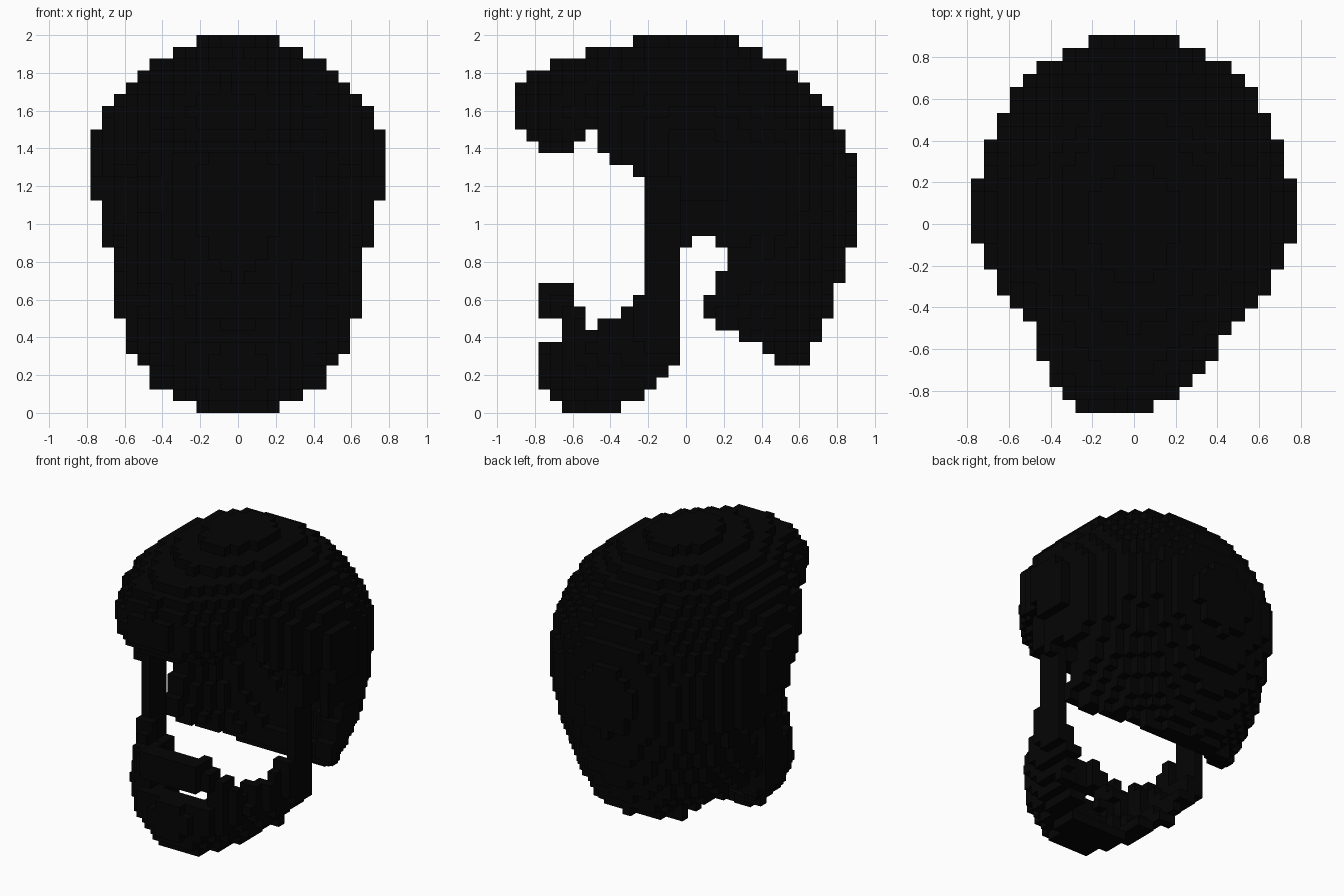
import bpy
import bmesh
from mathutils import Vector

cube = bpy.data.objects.get("Cube")
if cube:
    bpy.data.objects.remove(cube, do_unlink=True)

STEP = 2 / 32

black = bpy.data.materials.new("near_black")
black.use_nodes = True
tone = (0.0015, 0.0015, 0.0015, 1)
black.diffuse_color = tone
black.node_tree.nodes["Principled BSDF"].inputs["Base Color"].default_value = tone


def build_blocks(name, inside):
    """Fill the grid with blocks wherever inside() holds; keep the outer faces."""
    cells = {(i, j, k) for i in range(-12, 13) for j in range(-14, 15) for k in range(32)
             if inside(i * STEP, j * STEP, (k + 0.5) * STEP)}
    bm = bmesh.new()
    corners = {}

    def corner(p):
        key = tuple(round(c * 2) for c in p)
        if key not in corners:
            corners[key] = bm.verts.new(p * STEP)
        return corners[key]

    for cell in cells:
        centre = Vector(cell) + Vector((0, 0, 0.5))
        for axis in range(3):
            for sign in (-1, 1):
                n = Vector((0, 0, 0))
                n[axis] = sign
                if tuple(int(c + d) for c, d in zip(cell, n)) in cells:
                    continue
                u = Vector((0, 0, 0))
                u[(axis + 1) % 3] = 0.5
                v = n.cross(u)
                mid = centre + n / 2
                bm.faces.new([corner(mid + p) for p in (-u - v, u - v, u + v, v - u)])
    mesh = bpy.data.meshes.new(name)
    bm.to_mesh(mesh)
    bm.free()
    mesh.materials.append(black)
    obj = bpy.data.objects.new(name, mesh)
    bpy.context.collection.objects.link(obj)
    return obj


def step_value(t, steps, last):
    """Value of a staircase given as (end of tread, value)."""
    for end, value in steps:
        if t < end:
            return value
    return last


# Hair: skull-shaped shell with a swept quiff, trimmed by a side outline
HALF_WIDTHS = [(0.5, 0.6), (0.88, 0.66), (1.13, 0.72)]


def skull(x, y, z):
    dz = z - 1.13
    dy = y - 0.04
    plan = (x / 0.77) ** 2 + (dy / (0.87 if dy > 0 else 0.64)) ** 2
    if plan > 1 or abs(x) > step_value(z, HALF_WIDTHS, 0.78):
        return False
    if dz < 0:
        return plan + (-dz / 1.27) ** 1.5 < 1
    return (x / 0.82) ** 2 + (dy / (0.87 if dy > 0 else 1.15)) ** 2 + (dz / 0.87) ** 2 < 1


def quiff(x, y, z):
    middle = 0.15 * (y + 0.4)
    return ((x - middle) / 0.48) ** 2 + ((y + 0.338) / 0.58) ** 2 + ((z - 1.6) / 0.32) ** 2 < 1


def head_space(x, y, z):
    dz = z - 1.2
    return (x / 0.65) ** 2 + ((y + 0.08) / 0.62) ** 2 + (dz / (0.6 if dz > 0 else 1.4)) ** 2 < 1


HAIRLINE = [(-0.41, 1.38), (-0.28, 1.31), (-0.22, 1.25), (-0.03, 0.5), (0.03, 0.88),
            (0.16, 0.94), (0.22, 0.88), (0.28, 0.44), (0.41, 0.38), (0.47, 0.31), (0.66, 0.25)]


def behind_ear(y, z):
    return 0.16 < y < 0.22 and 0.44 < z < 0.75 or 0.09 < y < 0.16 and 0.5 < z < 0.63


def hair(x, y, z):
    if z < step_value(y, HAIRLINE, 0.38) and not behind_ear(y, z):
        return False
    # Sideburns: a thin strip in front of each ear
    if -0.22 < y < -0.03 and z < 1.25 and abs(x) > 0.53:
        return abs(x) < (0.6 if z < 1 else 0.66)
    return (skull(x, y, z) or quiff(x, y, z)) and not head_space(x, y, z)


# Beard: thin jaw shell, open at the back, the mouth and the mouth corners
BEARD_TOP = [(-0.66, 0.44), (-0.54, 0.5), (-0.47, 0.44), (-0.34, 0.5), (-0.28, 0.56), (-0.22, 0.63)]


def jaw(x, y, z, inset):
    wide = 0.62 * max(0.05, 1 - ((0.55 - z) / 0.56) ** 2) ** 0.5 - inset
    front = -0.785 + 2.2 * (min(z, 0.45) - 0.25) ** 2 + inset * 1.5
    back = -0.03 - 0.36 * (max(0, 0.4 - z) / 0.4) ** 2
    return y < back and (x / wide) ** 2 + ((y - back) / (back - front)) ** 2 < 1


def beard(x, y, z):
    if z > step_value(y, BEARD_TOP, 0.69):
        return False
    if abs(x) < 0.2 and y < -0.5 and z > 0.36:
        return False
    if abs(x) > 0.41 and y < -0.48 and z > 0.38:
        return False
    return jaw(x, y, z, 0) and not (z > 0.06 and jaw(x, y, z, 0.085 if z > 0.44 else 0.11))


# Moustache: curved band that slopes down to the beard at its ends
def moustache(x, y, z):
    if abs(x) > 0.4 or y > -0.54:
        return False
    top = 0.7 - 1.05 * max(0, abs(x) - 0.19)
    bottom = 0.44 if abs(x) > 0.22 and y > -0.66 else 0.5
    curve = -0.03 - 0.77 * (1 - (x / 0.56) ** 2) ** 0.5
    return bottom < z < top and curve < y < curve + 0.14


build_blocks("hair", hair)
build_blocks("beard", beard)
build_blocks("moustache", moustache)
